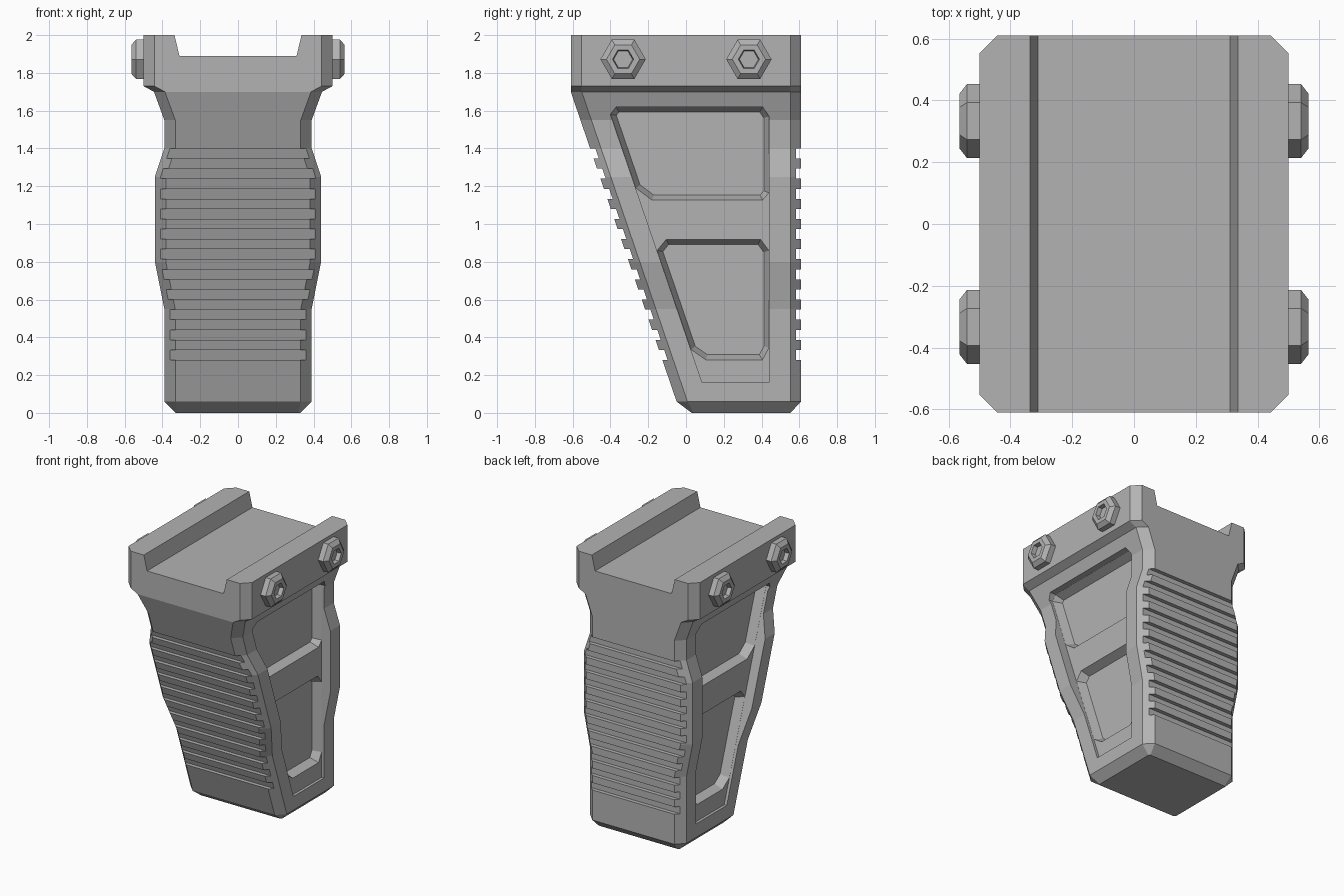
import bpy, bmesh, math
from mathutils import Vector

if "Cube" in bpy.data.objects:
    bpy.data.objects.remove(bpy.data.objects["Cube"])

GREY = (0.45, 0.45, 0.45, 1)
grey = bpy.data.materials.new("matte grey")
grey.use_nodes = True
grey.diffuse_color = GREY
grey.node_tree.nodes["Principled BSDF"].inputs["Base Color"].default_value = GREY


def loft(bm, rings):
    """Skin a stack of equal-length closed rings and cap both ends."""
    loops = [[bm.verts.new(p) for p in ring] for ring in rings]
    n = len(loops[0])
    for a, b in zip(loops, loops[1:]):
        for i in range(n):
            j = (i + 1) % n
            bm.faces.new((a[i], a[j], b[j], b[i]))
    bm.faces.new(loops[0])
    bm.faces.new(loops[-1])


def finish(name, bm):
    bmesh.ops.recalc_face_normals(bm, faces=bm.faces)
    mesh = bpy.data.meshes.new(name)
    bm.to_mesh(mesh)
    bm.free()
    mesh.materials.append(grey)
    obj = bpy.data.objects.new(name, mesh)
    bpy.context.collection.objects.link(obj)
    return obj


def carve(target, bm):
    cutter = finish("cutter", bm)
    cutter.hide_render = True
    mod = target.modifiers.new("cut", "BOOLEAN")
    mod.operation = "DIFFERENCE"
    mod.solver = "EXACT"
    mod.object = cutter
    bpy.context.view_layer.objects.active = target
    bpy.ops.object.modifier_apply(modifier=mod.name)
    bpy.data.objects.remove(cutter)


def inset(points, d):
    """Move every edge of a clockwise outline inward by d."""
    out, n = [], len(points)
    for i, p in enumerate(points):
        a, b, c = Vector(points[i - 1]), Vector(p), Vector(points[(i + 1) % n])
        e, f = (b - a).normalized(), (c - b).normalized()
        u, v = Vector((e.y, -e.x)), Vector((f.y, -f.x))
        out.append(tuple(b + (u + v) * d / (1 + u.dot(v))))
    return out


def plane(points, x):
    return [(x, y, z) for y, z in points]


# Grip and mount: chamfered rectangle sections; the front edge leans forward
BACK, CH = 0.61, 0.058


def front(z):
    return -0.61 + 0.3415 * (1.7 - z)


def section(z, hw, y0, y1, c=CH):
    half = [(hw - c, y0), (hw, y0 + c), (hw, y1 - c), (hw - c, y1)]
    return [(x, y, z) for x, y in half] + [(-x, y, z) for x, y in reversed(half)]


rings = [section(0, 0.33, 0.03, BACK - CH, 0.01)]
for z, hw in [(0.06, 0.39), (0.55, 0.39), (0.8, 0.44), (1.25, 0.44),
              (1.4, 0.39), (1.55, 0.39), (1.7, 0.445)]:
    rings.append(section(z, hw, front(z), BACK))
rings += [section(z, 0.5, -0.61, BACK) for z in (1.73, 2)]
bm = bmesh.new()
loft(bm, rings)
grip = finish("grip_body", bm)

# Rail channel along the top
bm = bmesh.new()
channel = [(-0.31, 1.89), (0.31, 1.89), (0.36, 2.1), (-0.36, 2.1)]
loft(bm, [[(x, y, z) for x, z in channel] for y in (-1, 1)])
carve(grip, bm)

# Finger grooves across front and back
bm = bmesh.new()
PITCH, TALL, DEEP = 0.1067, 0.053, 0.028
for i in range(11):
    lo = 0.28 + i * PITCH
    hi = lo + TALL
    fore = [(-1, lo), (front(lo) + DEEP, lo), (front(hi) + DEEP, hi), (-1, hi)]
    aft = [(BACK - DEEP, lo), (1, lo), (1, hi), (BACK - DEEP, hi)]
    for prof in (fore, aft):
        loft(bm, [plane(prof, x) for x in (-0.7, 0.7)])
carve(grip, bm)


# Side panels: a shallow recess with two deeper bevelled pockets
def lean(z):
    return -0.40 + 0.342 * (1.58 - z)


PANEL_X, FLOOR_X, RIM = 0.37, 0.31, 0.44
panel = [(lean(1.58), 1.58), (-0.37, 1.62), (0.405, 1.62), (RIM, 1.57),
         (RIM, 0.16), (lean(0.16), 0.16)]
upper = panel[:4] + [(RIM, 1.165), (0.405, 1.125), (-0.18, 1.125), (lean(1.19), 1.19)]
lower = [(lean(0.86), 0.86), (-0.105, 0.92), (0.395, 0.92), (RIM, 0.86),
         (RIM, 0.345), (0.405, 0.28), (0.105, 0.28), (lean(0.335), 0.335)]
bm = bmesh.new()
for s in (-1, 1):
    loft(bm, [plane(panel, s * x) for x in (PANEL_X, 0.7)])
carve(grip, bm)
bm = bmesh.new()
for s in (-1, 1):
    for pocket in (upper, lower):
        rim = inset(pocket, 0.001)
        loft(bm, [plane(inset(pocket, 0.028), s * FLOOR_X),
                  plane(rim, s * PANEL_X), plane(rim, s * 0.6)])
carve(grip, bm)

# Hex bolts with sockets, two per side
PROFILE = [(0.49, 0.12), (0.54, 0.12), (0.565, 0.088), (0.565, 0.056), (0.535, 0.05)]
for side, s in (("left", 1), ("right", -1)):
    for end, y in (("front", -0.333), ("back", 0.333)):
        bm = bmesh.new()
        loft(bm, [[(s * x, y + r * math.cos(k * math.pi / 3),
                    1.872 + r * math.sin(k * math.pi / 3)) for k in range(6)]
                  for x, r in PROFILE])
        finish(f"{side}_{end}_bolt", bm)
